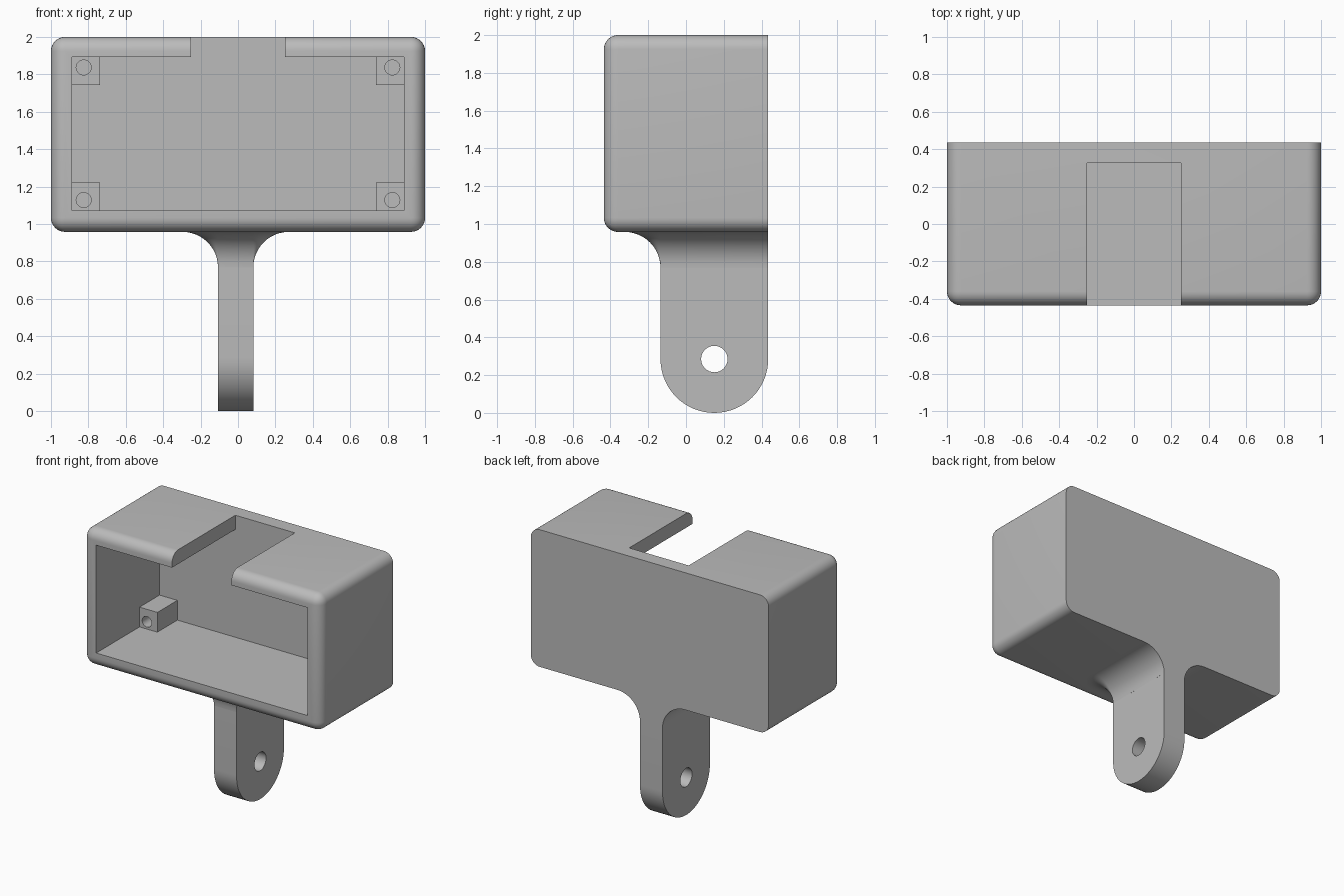
import bpy, bmesh
from math import sin, cos, pi, radians
from mathutils import Matrix, Vector

cube = bpy.data.objects.get("Cube")
if cube:
    bpy.data.objects.remove(cube, do_unlink=True)

grey = bpy.data.materials.new("plain grey")
grey.use_nodes = True
COLOUR = (0.5, 0.5, 0.5, 1)
grey.diffuse_color = COLOUR
grey.node_tree.nodes["Principled BSDF"].inputs["Base Color"].default_value = COLOUR

BACK = 0.435                 # rear plane, shared by housing and bracket
WALL = 0.325                 # inner face of the rear wall
BOTTOM, TOP = 0.958, 2.0     # housing
IN_X, IN_LOW, IN_HIGH = 0.887, 1.073, 1.892
STEM_X0, STEM_X1, STEM_FRONT = -0.107, 0.082, -0.135
FLARE = 0.19


def finish(name, bm):
    bmesh.ops.recalc_face_normals(bm, faces=bm.faces)
    mesh = bpy.data.meshes.new(name)
    bm.to_mesh(mesh)
    bm.free()
    mesh.materials.append(grey)
    ob = bpy.data.objects.new(name, mesh)
    bpy.context.collection.objects.link(ob)
    return ob


def box_bm(low, high):
    low, high = Vector(low), Vector(high)
    bm = bmesh.new()
    size = Matrix.Diagonal((*(high - low), 1))
    bmesh.ops.create_cube(bm, size=1, matrix=Matrix.Translation((low + high) / 2) @ size)
    return bm


def rod(name, centre, radius, length, axis):
    bm = bmesh.new()
    turn = Matrix.Rotation(pi / 2, 4, axis)
    bmesh.ops.create_cone(bm, cap_ends=True, segments=32, radius1=radius, radius2=radius,
                          depth=length, matrix=Matrix.Translation(centre) @ turn)
    return finish(name, bm)


def cut(ob, cutter):
    mod = ob.modifiers.new("cut", 'BOOLEAN')
    mod.operation, mod.solver, mod.object = 'DIFFERENCE', 'EXACT', cutter
    bpy.context.view_layer.objects.active = ob
    bpy.context.view_layer.update()
    bpy.ops.object.modifier_apply(modifier=mod.name)
    bpy.data.objects.remove(cutter, do_unlink=True)


parts = []

# Housing: rounded everywhere except around the rear face
bm = box_bm((-1, -BACK, BOTTOM), (1, BACK, TOP))
edges = [e for e in bm.edges if any(v.co.y < 0 for v in e.verts)]
bmesh.ops.bevel(bm, geom=edges, offset=0.075, segments=8, profile=0.5, affect='EDGES')
housing = finish("housing", bm)
cut(housing, finish("cavity_cutter", box_bm((-IN_X, -1, IN_LOW), (IN_X, WALL, IN_HIGH))))
cut(housing, finish("slot_cutter", box_bm((-0.25, -1, 1.6), (0.25, WALL, 2.2))))
parts.append(housing)

# Screw posts in the four inner corners
for side, x in (("right", -1), ("left", 1)):
    for level, z, up in (("lower", IN_LOW, 1), ("upper", IN_HIGH, -1)):
        xs = sorted((x * IN_X, x * (IN_X - 0.15)))
        zs = sorted((z, z + up * 0.15))
        post = finish(f"{level}_{side}_screw_post",
                      box_bm((xs[0], 0.085, zs[0]), (xs[1], WALL, zs[1])))
        cut(post, rod("screw_cutter", (x * 0.825, 0.17, z + up * 0.055), 0.04, 0.26, 'X'))
        parts.append(post)

# Mounting tab: round-ended plate with a pivot hole
radius = (BACK - STEM_FRONT) / 2
mid = BACK - radius
bm = bmesh.new()
outline = [(BACK, BOTTOM - FLARE)]
outline += [(mid + radius * cos(a), radius - radius * sin(a))
            for a in (pi * i / 32 for i in range(33))]
outline.append((STEM_FRONT, BOTTOM - FLARE))
face = bm.faces.new([bm.verts.new((STEM_X0, y, z)) for y, z in outline])
moved = bmesh.ops.extrude_face_region(bm, geom=[face])["geom"]
bmesh.ops.translate(bm, vec=(STEM_X1 - STEM_X0, 0, 0),
                    verts=[g for g in moved if isinstance(g, bmesh.types.BMVert)])
tab = finish("mounting_tab", bm)
cut(tab, rod("pivot_cutter", (0, mid, radius), 0.07, 1, 'Y'))
parts.append(tab)

# Flare: concave fillet sweeping round three sides of the tab into the housing
bm = bmesh.new()
rings = []
for i in range(13):
    a = pi / 2 * i / 12
    d = max(FLARE * (1 - cos(a)), 0.0002)
    z = BOTTOM - FLARE + FLARE * sin(a)
    ring = [(STEM_X1 + d, BACK)]
    arc = [pi / 2 * k / 8 for k in range(9)]
    ring += [(STEM_X1 + d * cos(t), STEM_FRONT - d * sin(t)) for t in arc]
    ring += [(STEM_X0 - d * sin(t), STEM_FRONT - d * cos(t)) for t in arc]
    ring.append((STEM_X0 - d, BACK))
    rings.append([bm.verts.new((x, y, z)) for x, y in ring])
for low, high in zip(rings, rings[1:]):
    for k in range(len(low)):
        n = (k + 1) % len(low)
        bm.faces.new((low[k], low[n], high[n], high[k]))
bm.faces.new(rings[0])
bm.faces.new(rings[-1])
parts.append(finish("tab_flare", bm))

# Smooth the rounds, keep the corners crisp
bpy.ops.object.select_all(action='DESELECT')
for ob in parts:
    ob.select_set(True)
bpy.context.view_layer.objects.active = housing
bpy.ops.object.shade_smooth_by_angle(angle=radians(30))
